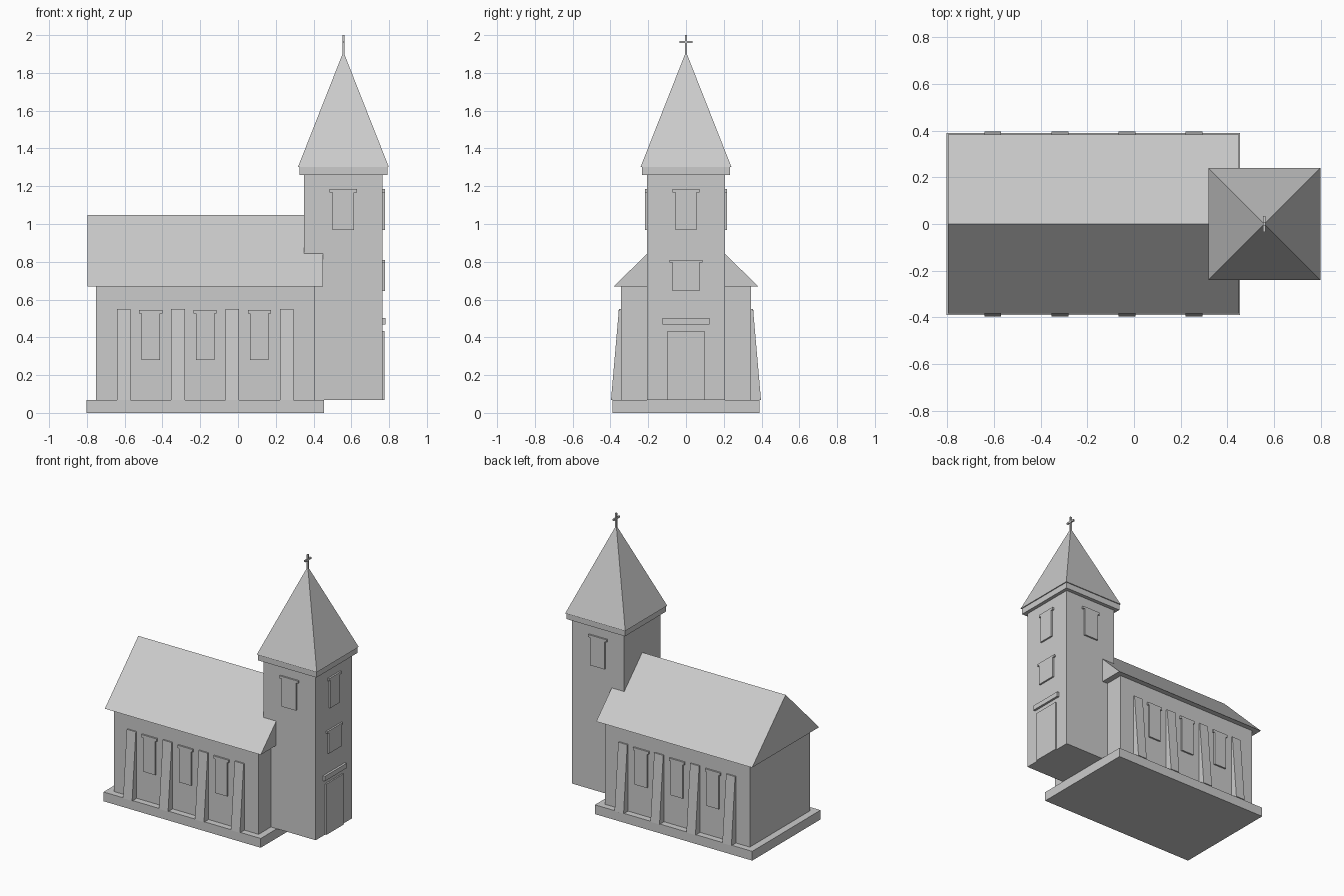
import bpy
import bmesh
from mathutils import Matrix, Vector

cube = bpy.data.objects.get("Cube")
if cube:
    bpy.data.objects.remove(cube, do_unlink=True)

stone = bpy.data.materials.new("grey stone")
stone.use_nodes = True
GREY = (0.6, 0.6, 0.6, 1)
stone.diffuse_color = GREY
stone.node_tree.nodes["Principled BSDF"].inputs["Base Color"].default_value = GREY


def finish(name, bm):
    bmesh.ops.recalc_face_normals(bm, faces=bm.faces)
    mesh = bpy.data.meshes.new(name)
    bm.to_mesh(mesh)
    bm.free()
    mesh.materials.append(stone)
    obj = bpy.data.objects.new(name, mesh)
    bpy.context.scene.collection.objects.link(obj)
    return obj


def prism(name, profile, depth):
    """Extrude a closed 3D outline along a vector."""
    bm = bmesh.new()
    face = bm.faces.new([bm.verts.new(p) for p in profile])
    result = bmesh.ops.extrude_face_region(bm, geom=[face], use_keep_orig=True)
    moved = [v for v in result["geom"] if isinstance(v, bmesh.types.BMVert)]
    bmesh.ops.translate(bm, verts=moved, vec=Vector(depth))
    return finish(name, bm)


def box(name, x0, x1, y0, y1, z0, z1):
    outline = [(x0, y0, z0), (x1, y0, z0), (x1, y1, z0), (x0, y1, z0)]
    return prism(name, outline, (0, 0, z1 - z0))


def window(name, origin, along, outward, half, lintel_half, z0, z1, top, thick=0.012):
    """T-shaped raised panel: opening with a wider lintel on top."""
    outline = [(-half, z0), (half, z0), (half, z1), (lintel_half, z1),
               (lintel_half, top), (-lintel_half, top), (-lintel_half, z1), (-half, z1)]
    o, a, n = Vector(origin), Vector(along), Vector(outward)
    pts = [o + a * u + Vector((0, 0, z)) - n * 0.005 for u, z in outline]
    return prism(name, pts, n * (thick + 0.005))


# Base and nave
box("base_slab", -0.803, 0.455, -0.39, 0.39, 0, 0.067)
box("nave_walls", -0.752, 0.407, -0.345, 0.345, 0.067, 0.668)
prism("nave_roof", [(-0.797, -0.383, 0.668), (-0.797, 0.383, 0.668), (-0.797, 0, 1.048)],
      (1.247, 0, 0))

# Sloped buttresses and windows on both long sides
for side, label in ((-1, "front"), (1, "back")):
    for i in range(4):
        x = -0.641 + i * 0.2875
        prism(f"{label}_buttress_{i + 1}",
              [(x, side * 0.335, 0.067), (x, side * 0.397, 0.067),
               (x, side * 0.355, 0.55), (x, side * 0.335, 0.55)], (0.072, 0, 0))
    for i in range(3):
        window(f"{label}_nave_window_{i + 1}", (-0.462 + i * 0.2875, side * 0.345, 0),
               (1, 0, 0), (0, side, 0), 0.049, 0.061, 0.28, 0.525, 0.545)
    window(f"{label}_belfry_window", (0.558, side * 0.206, 0),
           (1, 0, 0), (0, side, 0), 0.057, 0.073, 0.968, 1.168, 1.186)

# Tower
TX = 0.558
box("tower", 0.35, 0.766, -0.206, 0.206, 0.067, 1.262)
box("tower_cornice", TX - 0.233, TX + 0.233, -0.233, 0.233, 1.26, 1.303)

# Spire
bm = bmesh.new()
base = [bm.verts.new((TX + sx * 0.24, sy * 0.24, 1.303))
        for sx, sy in ((-1, -1), (1, -1), (1, 1), (-1, 1))]
apex = bm.verts.new((TX, 0, 1.912))
bm.faces.new(base)
for i in range(4):
    bm.faces.new((base[i], base[(i + 1) % 4], apex))
finish("spire", bm)

# Finial cross
box("cross_post", TX - 0.006, TX + 0.006, -0.006, 0.006, 1.89, 2.0)
box("cross_arm", TX - 0.006, TX + 0.006, -0.035, 0.035, 1.957, 1.969)

# Entrance side of the tower
for name, half, lintel, z0, z1, top in (
        ("entrance_upper_window", 0.056, 0.071, 0.968, 1.168, 1.186),
        ("entrance_lower_window", 0.072, 0.088, 0.645, 0.795, 0.81)):
    window(name, (0.766, 0, 0), (0, 1, 0), (1, 0, 0), half, lintel, z0, z1, top)
box("door", 0.76, 0.776, -0.099, 0.099, 0.067, 0.434)
box("door_lintel", 0.76, 0.782, -0.125, 0.125, 0.467, 0.502)
